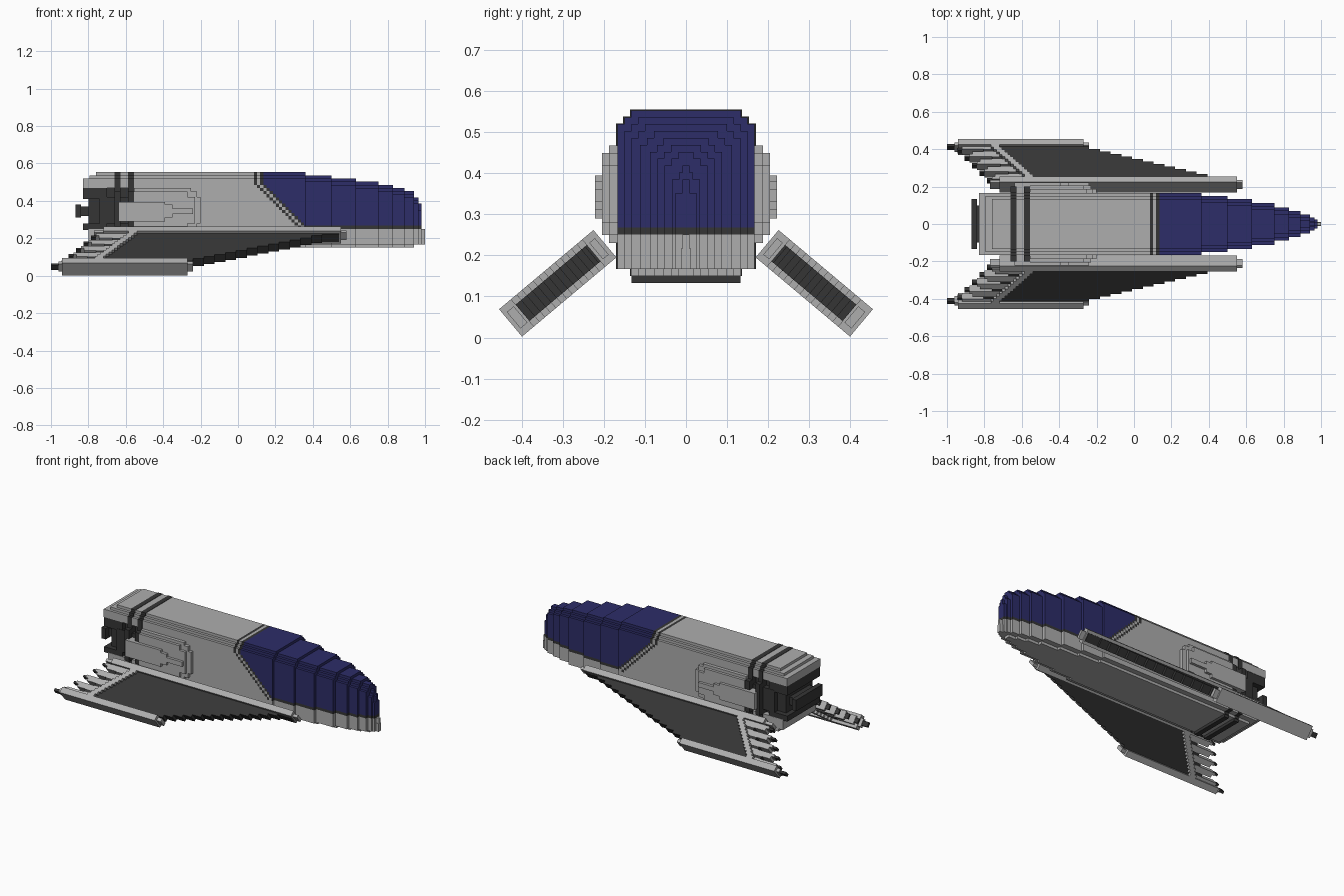
import bpy, bmesh
from math import radians
from mathutils import Matrix

cube = bpy.data.objects.get("Cube")
if cube:
    bpy.data.objects.remove(cube, do_unlink=True)


def material(name, rgb):
    m = bpy.data.materials.new(name)
    m.use_nodes = True
    m.diffuse_color = (*rgb, 1)
    m.node_tree.nodes["Principled BSDF"].inputs["Base Color"].default_value = (*rgb, 1)
    return m


MATS = [material("hull grey", (0.42, 0.42, 0.42)),
        material("charcoal", (0.036, 0.036, 0.036)),
        material("canopy blue", (0.026, 0.026, 0.14))]
GREY, DARK, BLUE = range(3)
V = 0.0168       # block size
FLOOR = 0.15     # hull underside


def build(name, boxes, location=(0, 0, 0), tilt=0):
    """One object from boxes given as (x0, x1, y0, y1, z0, z1, material)."""
    bm = bmesh.new()
    for x0, x1, y0, y1, z0, z1, mat in boxes:
        if x1 <= x0:
            continue
        mtx = Matrix.Translation(((x0 + x1) / 2, (y0 + y1) / 2, (z0 + z1) / 2))
        mtx = mtx @ Matrix.Diagonal((x1 - x0, abs(y1 - y0), z1 - z0, 1))
        corners = bmesh.ops.create_cube(bm, size=1, matrix=mtx)["verts"]
        for f in {f for v in corners for f in v.link_faces}:
            f.material_index = mat
    mesh = bpy.data.meshes.new(name)
    bm.to_mesh(mesh)
    bm.free()
    for m in MATS:
        mesh.materials.append(m)
    ob = bpy.data.objects.new(name, mesh)
    bpy.context.scene.collection.objects.link(ob)
    ob.location = location
    ob.rotation_euler.x = tilt
    return ob


def rows(half, count):
    """Rows of a block-rounded section: index, half width, bottom and top."""
    for i in range(count):
        inset = max(0, 2 - (count - 1 - i), 2 - 2 * i)
        yield i, max(half - inset * V, 0.008), FLOOR + i * V, FLOOR + (i + 1) * V


TOP, SILL, DECK, ROOF = 24, 6, 7, 19   # row numbers

# Main hull, open at the tail, with the slanted canopy edge
hull = []
for i, w, z0, z1 in rows(0.167, TOP):
    tail = -0.56
    if i < SILL:
        tail = -0.74 - 0.03 * min(i, 2)
    elif i >= ROOF:
        tail = -0.83 + 0.035 * max(0, i - TOP + 3)
    edge = 0.085 + max(0, 20 - i) * V
    if i < SILL:
        hull.append((tail, 0.36, -w, w, z0, z1, GREY))
        continue
    if i == SILL:
        edge = 0.085 + 14 * V
    start = tail
    for end, mat in ((edge, GREY), (edge + V, DARK), (edge + 2 * V, GREY),
                     (edge + 3 * V, DARK), (0.36, DARK if i == SILL else BLUE)):
        end = min(end, 0.36)
        hull.append((start, end, -w, w, z0, z1, mat))
        start = end
build("hull", hull)

# Nose, narrowing in steps
nose = []
start = 0.36
for end, half, count in ((0.50, 0.150, 23), (0.63, 0.133, 22), (0.75, 0.112, 21),
                         (0.83, 0.088, 20), (0.89, 0.070, 19), (0.94, 0.052, 18),
                         (0.965, 0.034, 16), (0.98, 0.025, 14), (1.0, 0.012, SILL)):
    for i, w, z0, z1 in rows(half, count):
        if end > 0.95 and i == 0:
            continue
        mat = GREY if i < SILL else DARK if i == SILL else BLUE
        nose.append((start, end, -w, w, z0, z1, mat))
    start = end
build("nose", nose)

# Dark rings around the tail
rings = []
for x in (-0.66, -0.588):
    for i, w, z0, z1 in rows(0.170, TOP):
        rings.append((x, x + 0.031, -w, w, z0, z1 + 0.002, DARK))
    rings.append((x, x + 0.031, -0.133, 0.133, 0.133, FLOOR, DARK))
    rings.append((x, x + 0.031, -0.2, 0.2, 0.25, 0.45, DARK))
build("tail_rings", rings)

# Engine block and nozzle
build("engine", [
    (-0.80, -0.56, -0.133, 0.133, 0.25, 0.47, DARK),
    (-0.83, -0.70, -0.165, 0.165, 0.41, 0.47, DARK),
    (-0.83, -0.70, -0.165, 0.165, 0.245, 0.28, DARK),
    (-0.74, -0.56, -0.167, 0.167, 0.28, 0.42, DARK),
    (-0.84, -0.80, -0.10, 0.10, 0.32, 0.37, DARK),
    (-0.87, -0.84, -0.133, 0.133, 0.31, 0.38, DARK)])

for side, label in ((1, "left"), (-1, "right")):
    # Side pod with a raised bar
    pod = []
    for x0, x1, y, z0, z1 in ((-0.555, -0.25, 0.188, 0.23, 0.468), (-0.25, -0.22, 0.188, 0.25, 0.45),
                              (-0.22, -0.20, 0.188, 0.28, 0.42), (-0.555, -0.27, 0.205, 0.25, 0.45),
                              (-0.27, -0.23, 0.205, 0.28, 0.42), (-0.64, -0.39, 0.222, 0.29, 0.395),
                              (-0.39, -0.35, 0.222, 0.31, 0.38), (-0.35, -0.24, 0.222, 0.33, 0.36)):
        pod.append((x0, x1, side * 0.15, side * y, z0, z1, GREY))
    build(label + "_pod", pod)

    # Fin: grey root and tip beams, dark recessed panel, toothed trailing edge
    fin = []

    def part(x0, x1, s0, s1, thick, mat):
        fin.append((x0, x1, side * s0, side * s1, -thick / 2, thick / 2, mat))

    part(-0.72, 0.55, 0, 0.036, 0.087, GREY)
    part(-0.77, 0.58, 0.01, 0.028, 0.052, GREY)
    part(-0.94, -0.27, 0.262, 0.30, 0.087, GREY)
    part(-0.96, -0.24, 0.268, 0.29, 0.052, GREY)
    part(-1.0, -0.96, 0.272, 0.288, 0.03, DARK)
    part(0.40, 0.54, 0.03, 0.042, 0.052, DARK)
    n = 13
    ds = (0.262 - 0.036) / n
    for k in range(n):
        s0 = 0.036 + k * ds
        u = k / (n - 1)
        rear = -0.54 - 0.18 * u
        part(rear, 0.45 - 0.69 * u, s0, s0 + ds, 0.052, DARK)
        part(rear - 0.045, rear, s0, s0 + ds, 0.087, GREY)
        trail = -0.76 - 0.16 * u
        if k % 3 == 2:
            part(rear - 0.10, rear - 0.045, s0, s0 + ds, 0.052, DARK)
        else:
            long = k % 3 == 0
            part(trail + (0 if long else 0.03), rear - 0.045, s0, s0 + ds, 0.052, GREY)
            if long:
                part(trail - 0.025, trail, s0 + 0.002, s0 + ds - 0.002, 0.03, DARK)
    build(label + "_fin", fin, (0, side * 0.1975, 0.2285), -side * radians(40))
